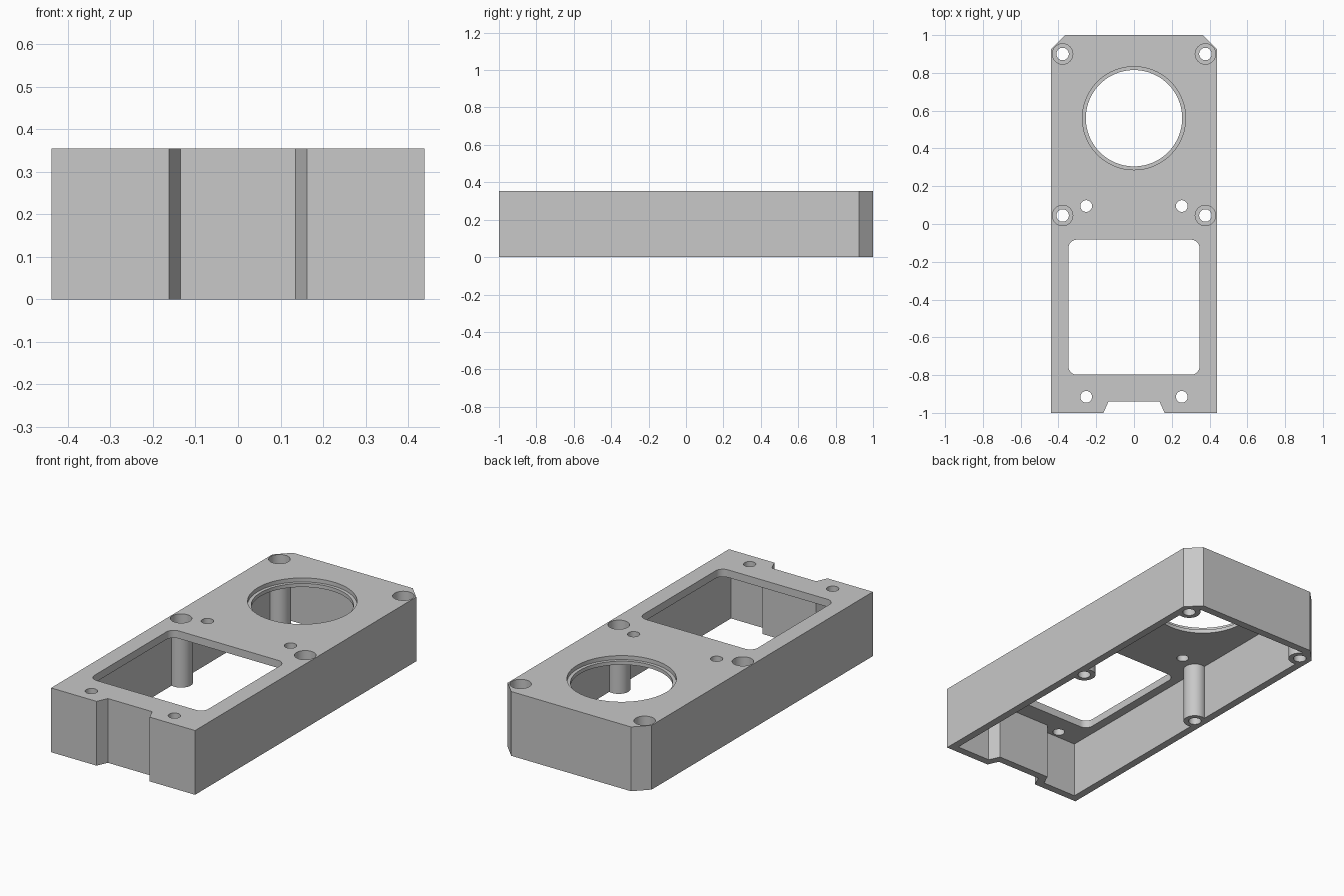
import bpy, bmesh, math
from mathutils import Vector

cube = bpy.data.objects.get("Cube")
if cube:
    bpy.data.objects.remove(cube, do_unlink=True)

HEIGHT, WALL, HALF_W = 0.354, 0.042, 0.4385
PLATE_BOTTOM = HEIGHT - WALL

grey = bpy.data.materials.new("plain_grey")
grey.use_nodes = True
colour = (0.58, 0.58, 0.58, 1)
grey.diffuse_color = colour
for node in grey.node_tree.nodes:
    if node.type == 'BSDF_PRINCIPLED':
        node.inputs["Base Color"].default_value = colour


def prism(name, points, z0, z1, wall=0):
    """Extrude an outline; with a wall, hollow it out from below."""
    bm = bmesh.new()
    base = bm.faces.new([bm.verts.new((x, y, z0)) for x, y in points])
    top = bmesh.ops.extrude_face_region(bm, geom=[base], use_keep_orig=True)["geom"]
    bmesh.ops.translate(bm, vec=(0, 0, z1 - z0),
                        verts=[g for g in top if isinstance(g, bmesh.types.BMVert)])
    bmesh.ops.recalc_face_normals(bm, faces=bm.faces[:])
    if wall:
        bottom = min(bm.faces, key=lambda f: f.calc_center_median().z)
        bmesh.ops.inset_individual(bm, faces=[bottom], thickness=wall,
                                   use_even_offset=True)
        bottom = min((f for f in bm.faces if f.normal.z < -0.9),
                     key=lambda f: (f.calc_center_median() - Vector((0, 0, z0))).length
                     if len(f.verts) == len(points) else 9)
        ceiling = bmesh.ops.extrude_discrete_faces(bm, faces=[bottom])["faces"][0]
        bmesh.ops.translate(bm, vec=(0, 0, z1 - wall - z0), verts=ceiling.verts[:])
        bmesh.ops.recalc_face_normals(bm, faces=bm.faces[:])
    mesh = bpy.data.meshes.new(name)
    bm.to_mesh(mesh)
    bm.free()
    mesh.materials.append(grey)
    obj = bpy.data.objects.new(name, mesh)
    bpy.context.collection.objects.link(obj)
    return obj


def arc(cx, cy, r, start, sweep, n):
    angles = [math.radians(start + sweep * i / n) for i in range(n + 1)]
    return [(cx + r * math.cos(a), cy + r * math.sin(a)) for a in angles]


def cylinder(name, x, y, r, z0, z1, sides=40):
    return prism(name, arc(x, y, r, 0, 360, sides)[:-1], z0, z1)


def combine(target, tool, operation):
    mod = target.modifiers.new(operation.lower(), 'BOOLEAN')
    mod.operation, mod.solver, mod.object = operation, 'EXACT', tool
    bpy.context.view_layer.objects.active = target
    bpy.ops.object.modifier_apply(modifier=mod.name)
    bpy.data.objects.remove(tool, do_unlink=True)


# Outer shell: chamfered back corners, notched front, open underneath
half = [(0.135, -0.94), (0.162, -1), (HALF_W, -1), (HALF_W, 0.925), (0.365, 1)]
outline = half + [(-x, y) for x, y in reversed(half)]
housing = prism("housing", outline, 0, HEIGHT, WALL)

# Screw posts
posts = [(sx * 0.378, y) for sx in (-1, 1) for y in (0.045, 0.9)]
for x, y in posts:
    combine(housing, cylinder("post", x, y, 0.059, 0, HEIGHT - 0.01), 'UNION')
for x, y in posts:
    combine(housing, cylinder("screw_hole", x, y, 0.033, -0.1, HEIGHT + 0.1), 'DIFFERENCE')
    combine(housing, cylinder("head_recess", x, y, 0.054, HEIGHT - 0.1, HEIGHT + 0.1),
            'DIFFERENCE')

# Stepped round opening
for r, z in ((0.255, PLATE_BOTTOM - 0.02), (0.273, HEIGHT - 0.022)):
    combine(housing, cylinder("round_cutter", 0, 0.56, r, z, HEIGHT + 0.1, 96), 'DIFFERENCE')

# Rounded rectangular window
R, X, Y0, Y1 = 0.045, 0.347, -0.798, -0.083
window = (arc(X - R, Y1 - R, R, 0, 90, 8) + arc(R - X, Y1 - R, R, 90, 90, 8)
          + arc(R - X, Y0 + R, R, 180, 90, 8) + arc(X - R, Y0 + R, R, 270, 90, 8))
combine(housing, prism("window_cutter", window, PLATE_BOTTOM - 0.02, HEIGHT + 0.1),
        'DIFFERENCE')

# Small plate holes
for x in (-0.253, 0.253):
    for y in (0.095, -0.915):
        combine(housing, cylinder("small_hole", x, y, 0.031, PLATE_BOTTOM - 0.02,
                                  HEIGHT + 0.1), 'DIFFERENCE')

# Smooth the round walls, keep the edges crisp
bpy.ops.object.select_all(action='DESELECT')
housing.select_set(True)
bpy.context.view_layer.objects.active = housing
bpy.ops.object.shade_smooth_by_angle(angle=math.radians(25))
